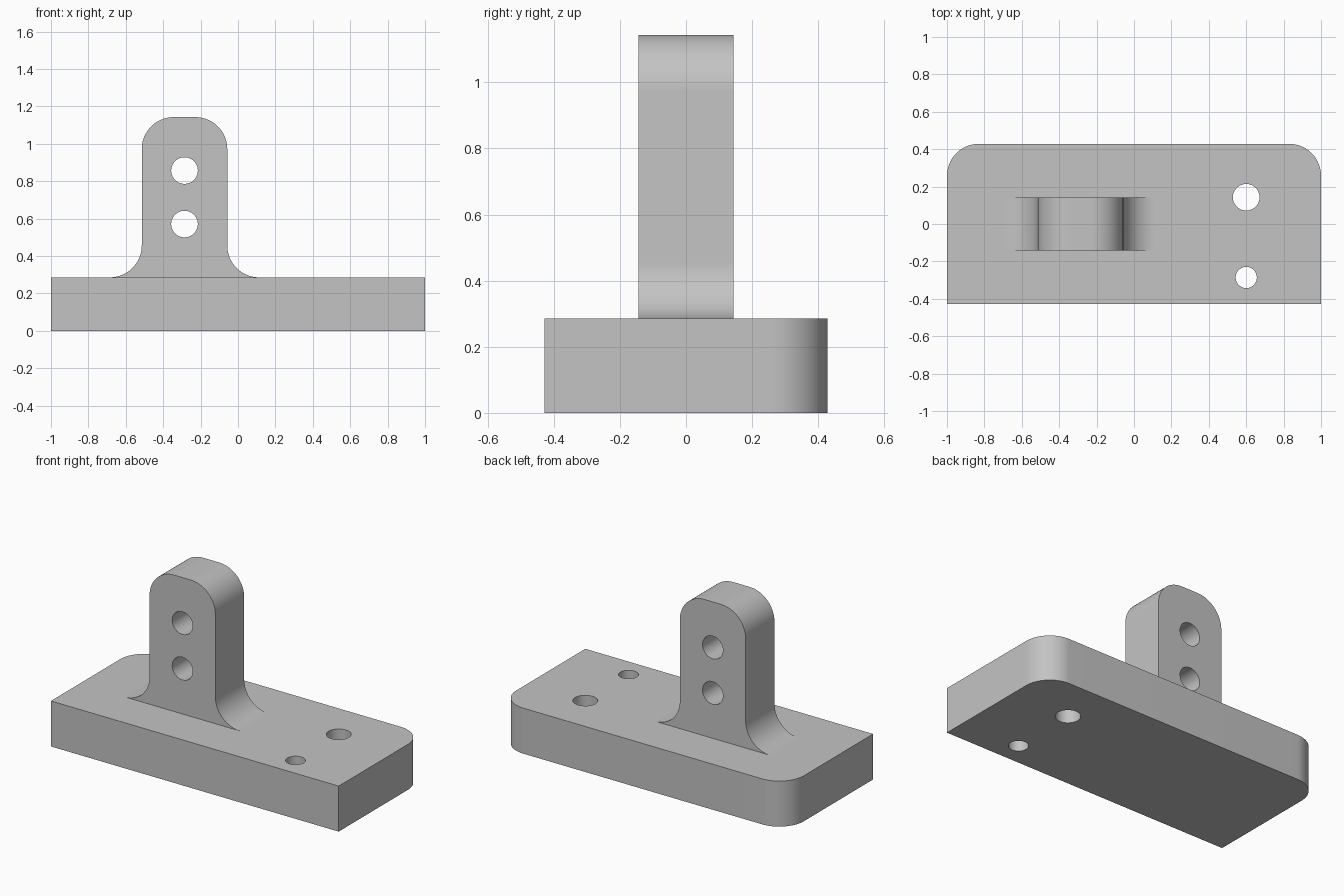
import bpy
import bmesh
from math import sin, cos, pi, radians
from mathutils import Matrix, Vector

cube = bpy.data.objects.get("Cube")
if cube:
    bpy.data.objects.remove(cube, do_unlink=True)

grey = bpy.data.materials.new("plain grey")
grey.use_nodes = True
colour = (0.55, 0.55, 0.55, 1)
grey.diffuse_color = colour
grey.node_tree.nodes["Principled BSDF"].inputs["Base Color"].default_value = colour

ROUND = 0.171          # shared radius of corners and foot fillets
PLATE_TOP = 0.286
STEPS = 24


def arc(cx, cy, start, end, r=ROUND):
    angles = [radians(start + (end - start) * i / STEPS) for i in range(STEPS + 1)]
    return [(cx + r * cos(a), cy + r * sin(a)) for a in angles]


def extrude(name, outline, depth, matrix):
    """Prism from a 2D outline, extruded along local z then placed."""
    bm = bmesh.new()
    face = bm.faces.new([bm.verts.new((x, y, 0)) for x, y in outline])
    made = bmesh.ops.extrude_face_region(bm, geom=[face])["geom"]
    tops = [v for v in made if isinstance(v, bmesh.types.BMVert)]
    bmesh.ops.translate(bm, verts=tops, vec=(0, 0, depth))
    bm.transform(matrix)
    bmesh.ops.recalc_face_normals(bm, faces=bm.faces)
    mesh = bpy.data.meshes.new(name)
    bm.to_mesh(mesh)
    bm.free()
    mesh.materials.append(grey)
    obj = bpy.data.objects.new(name, mesh)
    bpy.context.collection.objects.link(obj)
    return obj


def drill(part, centre, radius, matrix):
    """Cut a round through hole, then discard the cutter."""
    circle = arc(*centre, 0, 360, radius)[:-1]
    cutter = extrude("hole_cutter", circle, 2, matrix @ Matrix.Translation((0, 0, -1)))
    cutter.hide_render = True
    mod = part.modifiers.new("hole", "BOOLEAN")
    mod.operation = "DIFFERENCE"
    mod.solver = "EXACT"
    mod.object = cutter
    bpy.context.view_layer.objects.active = part
    bpy.ops.object.modifier_apply(modifier=mod.name)
    bpy.data.objects.remove(cutter, do_unlink=True)


# Base plate: square front corners, rounded back corners
flat = Matrix.Identity(4)
hx, hy = 1.0, 0.4286
plate_outline = [(-hx, -hy), (hx, -hy)]
plate_outline += arc(hx - ROUND, hy - ROUND, 0, 90)
plate_outline += arc(-hx + ROUND, hy - ROUND, 90, 180)
base_plate = extrude("base_plate", plate_outline, PLATE_TOP, flat)
drill(base_plate, (0.6, 0.143), 0.0715, flat)
drill(base_plate, (0.6, -0.286), 0.057, flat)

# Upright lug: flared foot and rounded top, mirrored about its centre line
standing = Matrix.Rotation(pi / 2, 4, "X")
half, top, lug_x, thick = 0.2286, 1.143, -0.286, 0.286
side = arc(half + ROUND, PLATE_TOP + ROUND, 270, 180)
side += arc(half - ROUND, top - ROUND, 0, 90)
lug_outline = side + [(-x, z) for x, z in reversed(side)]
placed = Matrix.Translation(Vector((lug_x, thick / 2, 0))) @ standing
upright_lug = extrude("upright_lug", lug_outline, thick, placed)
for z in (0.571, 0.857):
    drill(upright_lug, (0, z), 0.0715, placed)

# Smooth the curved walls, keep the edges sharp
for part in (base_plate, upright_lug):
    bpy.ops.object.select_all(action="DESELECT")
    part.select_set(True)
    bpy.context.view_layer.objects.active = part
    bpy.ops.object.shade_smooth_by_angle(angle=radians(30))
